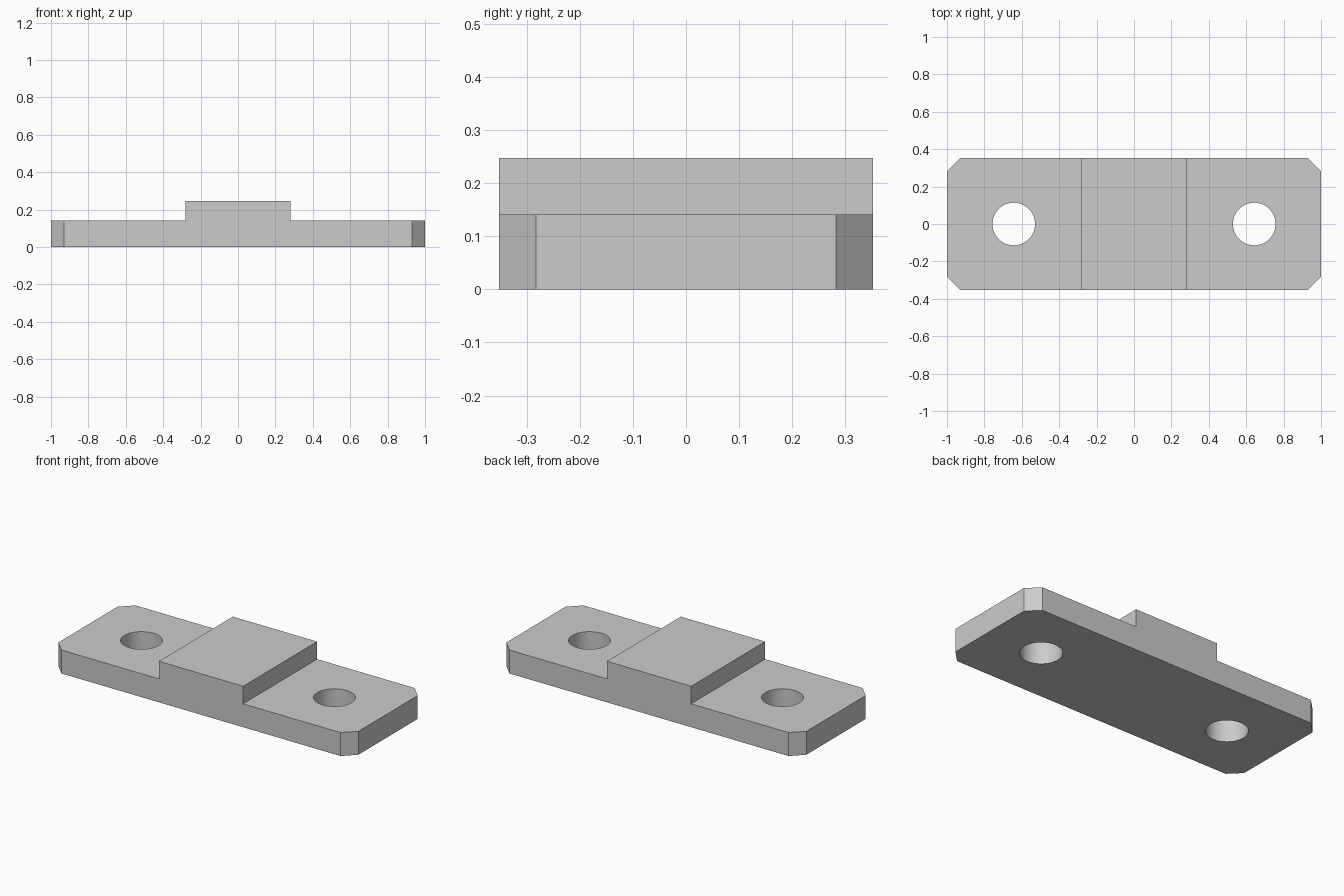
import bpy
import bmesh

cube = bpy.data.objects.get("Cube")
if cube:
    bpy.data.objects.remove(cube, do_unlink=True)

HALF_LENGTH, HALF_WIDTH = 1.0, 0.352
PLATE_TOP, PAD_TOP, PAD_HALF = 0.141, 0.247, 0.281
CHAMFER = 0.07
HOLE_X, HOLE_RADIUS = 0.643, 0.114

grey = bpy.data.materials.new("plain_grey")
grey.use_nodes = True
colour = (0.6, 0.6, 0.6, 1.0)
grey.diffuse_color = colour
grey.node_tree.nodes["Principled BSDF"].inputs["Base Color"].default_value = colour

# Stepped side profile, extruded across the width
right_half = [(HALF_LENGTH, 0), (HALF_LENGTH, PLATE_TOP), (PAD_HALF, PLATE_TOP), (PAD_HALF, PAD_TOP)]
profile = right_half + [(-x, z) for x, z in reversed(right_half)]
bm = bmesh.new()
face = bm.faces.new([bm.verts.new((x, -HALF_WIDTH, z)) for x, z in profile])
extruded = bmesh.ops.extrude_face_region(bm, geom=[face])["geom"]
moved = [v for v in extruded if isinstance(v, bmesh.types.BMVert)]
bmesh.ops.translate(bm, verts=moved, vec=(0, 2 * HALF_WIDTH, 0))

# Chamfer the four upright end corners
corners = [e for e in bm.edges
           if all(abs(abs(v.co.x) - HALF_LENGTH) < 0.001 for v in e.verts)
           and abs(e.verts[0].co.z - e.verts[1].co.z) > 0.1]
bmesh.ops.bevel(bm, geom=corners, offset=CHAMFER, offset_type='OFFSET',
                segments=1, affect='EDGES')
bmesh.ops.recalc_face_normals(bm, faces=bm.faces)
mesh = bpy.data.meshes.new("mounting_plate")
bm.to_mesh(mesh)
bm.free()
mesh.materials.append(grey)
plate = bpy.data.objects.new("mounting_plate", mesh)
bpy.context.collection.objects.link(plate)

# Drill the two bolt holes
for side, name in ((1, "left"), (-1, "right")):
    bpy.ops.mesh.primitive_cylinder_add(vertices=64, radius=HOLE_RADIUS, depth=1,
                                        location=(side * HOLE_X, 0, 0))
    cutter = bpy.context.object
    cutter.name = name + "_hole_cutter"
    cutter.data.materials.append(grey)
    cutter.hide_render = True
    drill = plate.modifiers.new(name + "_hole", 'BOOLEAN')
    drill.operation = 'DIFFERENCE'
    drill.solver = 'EXACT'
    drill.object = cutter
    bpy.ops.object.select_all(action='DESELECT')
    bpy.context.view_layer.objects.active = plate
    plate.select_set(True)
    bpy.ops.object.modifier_apply(modifier=drill.name)
    bpy.data.objects.remove(cutter, do_unlink=True)

# Smooth hole walls, crisp outer edges
bpy.ops.object.shade_smooth_by_angle(angle=0.5)
